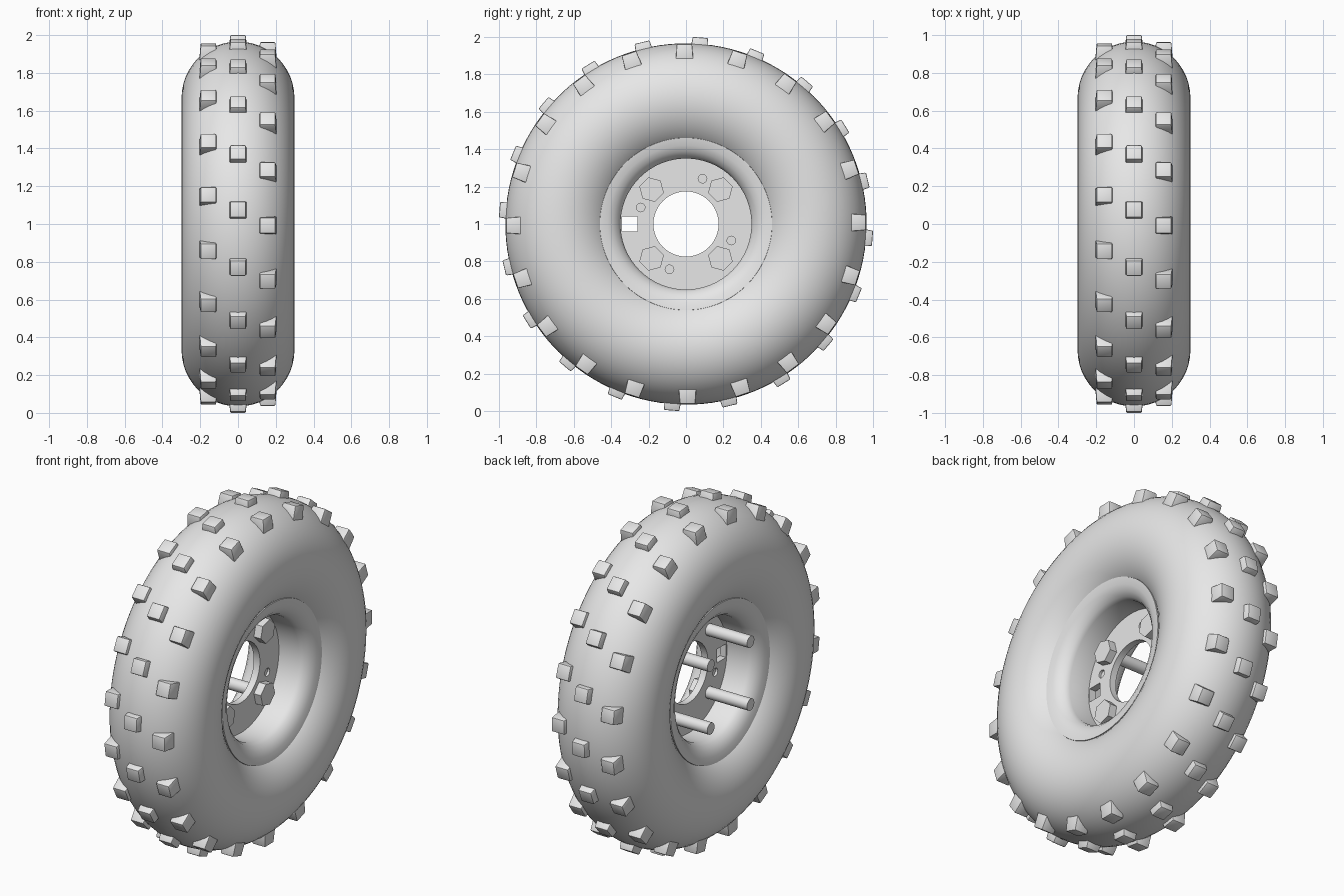
import bpy, bmesh
from math import radians, pi
from mathutils import Matrix, Vector

cube = bpy.data.objects.get("Cube")
if cube:
    bpy.data.objects.remove(cube, do_unlink=True)

grey = bpy.data.materials.new("plain_grey")
grey.use_nodes = True
grey.diffuse_color = (0.8, 0.8, 0.8, 1)
grey.node_tree.nodes["Principled BSDF"].inputs["Base Color"].default_value = (0.8, 0.8, 0.8, 1)

HUB = Matrix.Translation((0, 0, 1))          # wheel centre, axle along x


def finish(name, bm, smooth=35):
    """Turn a bmesh into a shaded grey object."""
    bmesh.ops.recalc_face_normals(bm, faces=bm.faces[:])
    mesh = bpy.data.meshes.new(name)
    bm.to_mesh(mesh)
    bm.free()
    mesh.materials.append(grey)
    obj = bpy.data.objects.new(name, mesh)
    bpy.context.collection.objects.link(obj)
    bpy.ops.object.select_all(action="DESELECT")
    obj.select_set(True)
    bpy.context.view_layer.objects.active = obj
    if smooth:
        bpy.ops.object.shade_smooth_by_angle(angle=radians(smooth))
    return obj


def lathe(name, profile, steps=96):
    """Revolve a closed (x, radius) profile around the axle."""
    bm = bmesh.new()
    rings = []
    for i in range(steps):
        turn = HUB @ Matrix.Rotation(2 * pi * i / steps, 4, "X")
        rings.append([bm.verts.new(turn @ Vector((x, 0, r))) for x, r in profile])
    n = len(profile)
    for i in range(steps):
        a, b = rings[i], rings[(i + 1) % steps]
        for j in range(n):
            k = (j + 1) % n
            bm.faces.new((a[j], a[k], b[k], b[j]))
    return finish(name, bm)


def rod(bm, angle, dist, radius, x0, x1, sides):
    """Prism parallel to the axle, at a polar position on the wheel face."""
    place = (HUB @ Matrix.Rotation(radians(angle), 4, "X")
             @ Matrix.Translation(((x0 + x1) / 2, dist, 0))
             @ Matrix.Rotation(pi / 2, 4, "Y") @ Matrix.Rotation(pi / 2, 4, "Z"))
    bmesh.ops.create_cone(bm, cap_ends=True, segments=sides, radius1=radius,
                          radius2=radius, depth=x1 - x0, matrix=place)


# Tyre body
bpy.ops.mesh.primitive_torus_add(location=(0, 0, 1), rotation=(0, pi / 2, 0),
                                 major_segments=128, minor_segments=48,
                                 major_radius=0.667, minor_radius=0.299)
tyre = bpy.context.object
tyre.name = "tyre"
tyre.data.materials.append(grey)
bpy.ops.object.shade_smooth()


# Tread blocks: three staggered rows of twenty tapered studs
def tread_row(name, x, first, low, top):
    bm = bmesh.new()
    for i in range(20):
        place = (HUB @ Matrix.Rotation(-radians(first + 18 * i), 4, "X")
                 @ Matrix.Translation((x, -(low + top) / 2, 0))
                 @ Matrix.Rotation(pi / 2, 4, "X") @ Matrix.Rotation(pi / 4, 4, "Z"))
        bmesh.ops.create_cone(bm, cap_ends=True, segments=4, radius1=0.068,
                              radius2=0.058, depth=top - low, matrix=place)
    bmesh.ops.bevel(bm, geom=bm.edges[:], offset=0.006, segments=2,
                    profile=0.5, affect="EDGES")
    finish(name, bm)


tread_row("left_tread_blocks", 0.157, -0.5, 0.87, 0.962)
tread_row("middle_tread_blocks", 0, 4.4, 0.93, 1.0)
tread_row("right_tread_blocks", -0.157, 9.3, 0.87, 0.962)

# Rim: barrel with rounded flaring lips
flare = [(0.15, 0.35), (0.176, 0.362), (0.2, 0.388), (0.215, 0.42), (0.221, 0.46)]
back = [(0.2, 0.463), (0.16, 0.42), (0.12, 0.365)]
half = flare + back
lathe("rim", half + [(-x, r) for x, r in reversed(half)])

# Hub plate with a centre hole, blind dowel holes and a square window
plate = lathe("hub_plate", [(-0.02, 0.174), (0.02, 0.174), (0.02, 0.352), (-0.02, 0.352)])
bm = bmesh.new()
for q in range(4):
    rod(bm, 70 + 90 * q, 0.258, 0.023, 0.006, 0.05, 20)
    rod(bm, 20 + 90 * q, 0.258, 0.023, -0.05, -0.006, 20)
bmesh.ops.create_cube(bm, size=1, matrix=Matrix.Translation((0, -0.3, 1))
                      @ Matrix.Diagonal((0.2, 0.084, 0.08, 1)))
cutter = finish("hole_cutter", bm, 0)
cutter.hide_render = True
cut = plate.modifiers.new("holes", "BOOLEAN")
cut.operation = "DIFFERENCE"
cut.solver = "EXACT"
cut.object = cutter
bpy.context.view_layer.objects.active = plate
bpy.ops.object.modifier_apply(modifier=cut.name)
bpy.data.objects.remove(cutter, do_unlink=True)

# Four hex bolts with long shanks
bm = bmesh.new()
for q in range(4):
    rod(bm, 45 + 90 * q, 0.26, 0.068, 0.018, 0.065, 6)
    rod(bm, 45 + 90 * q, 0.26, 0.034, -0.29, 0.03, 24)
finish("wheel_bolts", bm)
